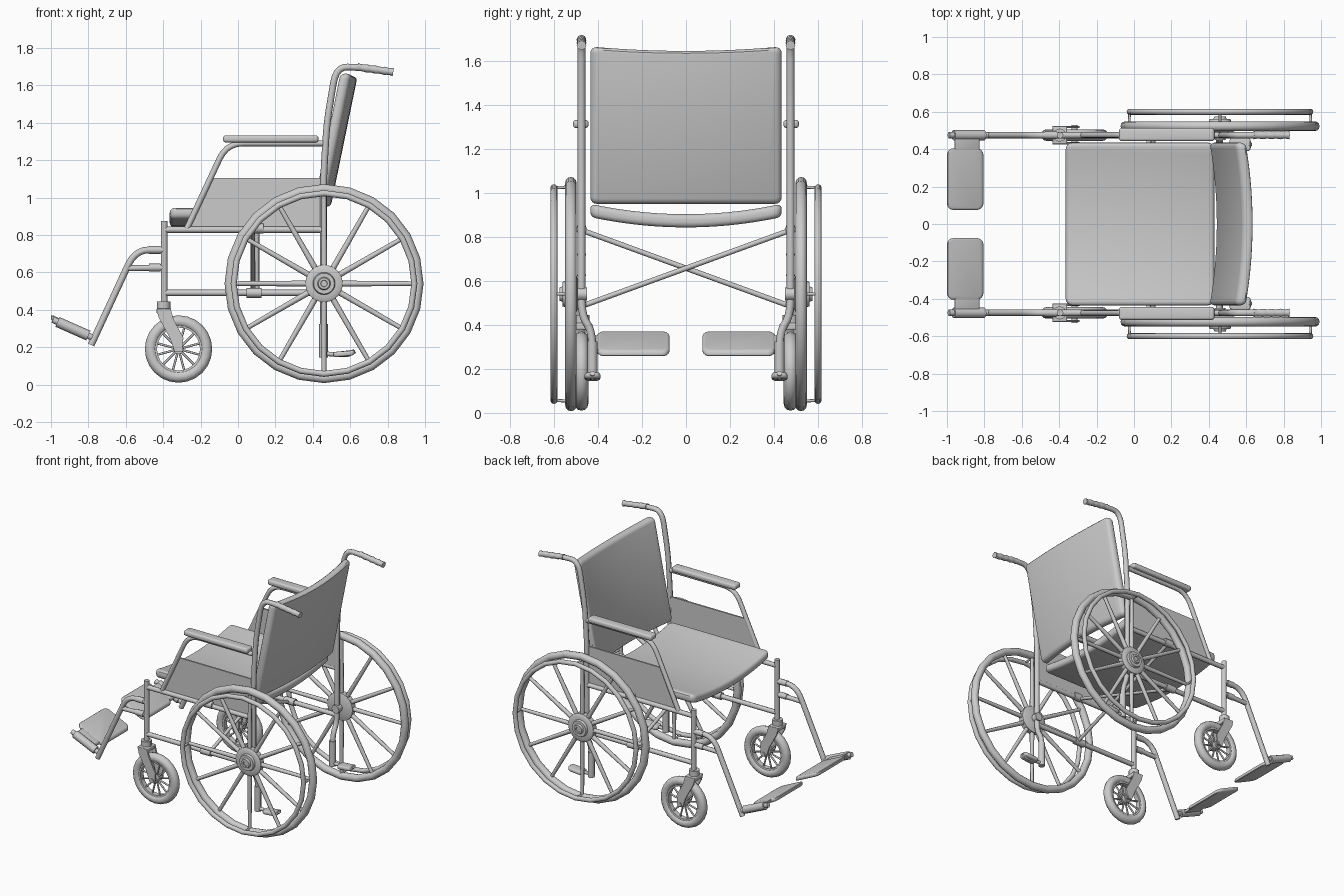
import bpy, bmesh, math
from mathutils import Vector

if "Cube" in bpy.data.objects:
    bpy.data.objects.remove(bpy.data.objects["Cube"])


def finish(ob, angle=40):
    bpy.ops.object.select_all(action='DESELECT')
    bpy.context.view_layer.objects.active = ob
    ob.select_set(True)
    bpy.ops.object.shade_smooth_by_angle(angle=math.radians(angle))
    return ob


def from_bm(name, bm, angle=40):
    bmesh.ops.recalc_face_normals(bm, faces=bm.faces)
    me = bpy.data.meshes.new(name)
    bm.to_mesh(me)
    bm.free()
    ob = bpy.data.objects.new(name, me)
    bpy.context.collection.objects.link(ob)
    return finish(ob, angle)


def tube(name, pts, r, bend=0.0, radii=None):
    """Round tube through points, corners filleted by `bend`."""
    pts = [Vector(p) for p in pts]
    path = [pts[0]]
    for a, b, c in zip(pts, pts[1:], pts[2:]):
        if bend:
            p = b + (a - b).normalized() * min(bend, (a - b).length * .48)
            q = b + (c - b).normalized() * min(bend, (c - b).length * .48)
            path += [p.lerp(b, t / 5).lerp(b.lerp(q, t / 5), t / 5) for t in range(6)]
        else:
            path.append(b)
    path.append(pts[-1])
    cu = bpy.data.curves.new(name, 'CURVE')
    cu.dimensions = '3D'
    cu.bevel_depth = r
    cu.bevel_resolution = 2
    cu.use_fill_caps = True
    sp = cu.splines.new('POLY')
    sp.points.add(len(path) - 1)
    for i, p in enumerate(path):
        sp.points[i].co = (*p, 1)
        sp.points[i].radius = radii[i] if radii else 1
    ob = bpy.data.objects.new(name, cu)
    bpy.context.collection.objects.link(ob)
    bpy.ops.object.select_all(action='DESELECT')
    bpy.context.view_layer.objects.active = ob
    ob.select_set(True)
    bpy.ops.object.convert(target='MESH')
    return finish(bpy.context.view_layer.objects.active, 50)


def ring(name, c, R, r, seg):
    bpy.ops.mesh.primitive_torus_add(location=c, rotation=(math.pi / 2, 0, 0), major_radius=R,
                                     minor_radius=r, major_segments=seg, minor_segments=12)
    ob = bpy.context.object
    ob.name = name
    return finish(ob)


def lathe(name, cx, cz, s, prof, seg=24):
    """Spin (radius, y) profile round a y axis; s mirrors it."""
    bm = bmesh.new()
    vs = [bm.verts.new((cx + r, s * y, cz)) for r, y in prof]
    es = [bm.edges.new(e) for e in zip(vs, vs[1:])]
    bmesh.ops.spin(bm, geom=vs + es, cent=(cx, 0, cz), axis=(0, 1, 0), angle=2 * math.pi, steps=seg)
    bmesh.ops.remove_doubles(bm, verts=bm.verts, dist=1e-5)
    return from_bm(name, bm)


def slab(name, pts, y, t):
    """Extrude an xz outline along y."""
    bm = bmesh.new()
    f = bm.faces.new([bm.verts.new((x, y - t / 2, z)) for x, z in pts])
    g = bmesh.ops.extrude_face_region(bm, geom=[f])
    bmesh.ops.translate(bm, vec=(0, t, 0), verts=[v for v in g['geom'] if isinstance(v, bmesh.types.BMVert)])
    return from_bm(name, bm)


def pad(name, lo, hi, bevel, warp=None, cuts=0, corner=0, axis=2):
    """Rounded box; `corner` rounds the outline seen along `axis`, warp bends it."""
    bm = bmesh.new()
    bmesh.ops.create_cube(bm, size=1)
    lo, hi = Vector(lo), Vector(hi)
    for v in bm.verts:
        v.co = Vector([(a + b) / 2 + (b - a) * c for a, b, c in zip(lo, hi, v.co)])
    if corner:
        es = [e for e in bm.edges if abs((e.verts[0].co - e.verts[1].co).normalized()[axis]) > .9]
        bmesh.ops.bevel(bm, geom=es, offset=corner, segments=4, profile=.5, affect='EDGES')
    es = [e for e in bm.edges if e.calc_face_angle(0) > 1]
    bmesh.ops.bevel(bm, geom=es, offset=bevel, segments=3, profile=.5, affect='EDGES')
    for i in range(cuts):
        y = lo.y + (hi.y - lo.y) * (i + 1) / (cuts + 1)
        bmesh.ops.bisect_plane(bm, geom=bm.verts[:] + bm.edges[:] + bm.faces[:],
                               plane_co=(0, y, 0), plane_no=(0, 1, 0))
    if warp:
        for v in bm.verts:
            v.co = warp(v.co.copy())
    return from_bm(name, bm, 35)


# sagging seat and reclined, curved backrest
def sag(p):
    return 1 - (p.y / .435) ** 2


pad("seat", (-.365, -.435, .89), (.43, .435, .95), .022,
    lambda p: Vector((p.x, p.y, p.z - .047 * sag(p))), 13, .035)
pad("backrest", (0, -.435, .95), (.058, .435, 1.665), .024,
    lambda p: Vector((p.x + .4 + .2 * (p.z - .95) + .038 * sag(p), p.y,
                      p.z - .02 * sag(p) * max(0, (p.z - 1.5) / .165))), 13, .03, 0)

# crossed braces under the seat
for s in (1, -1):
    x = .09 + .012 * s
    tube("cross_brace", [(x, -.46 * s, .49), (x, .46 * s, .825)], .012)

Y = .475
WX, WZ = .46, .54
CX, CZ = -.318, .19
for s in (1, -1):
    y = s * Y

    # side frame
    tube("back_post", [(.457, s * .425, .15), (.457, s * .425, .37), (.457, y, .44), (.457, y, 1.1),
                       (.475, y, 1.4), (.525, y, 1.70), (.65, y, 1.695)], .018, .09)
    tube("post_sleeve", [(.457, s * .425, .145), (.457, s * .425, .325)], .023)
    tube("front_post", [(-.395, y, .42), (-.395, y, .875)], .018)
    tube("seat_rail", [(-.39, y, .828), (.457, y, .828)], .017)
    tube("lower_rail", [(-.39, y, .49), (.457, y, .49)], .017)
    tube("rail_clamp", [(.045, y, .49), (.125, y, .49)], .026)
    tube("rail_clamp", [(.07, y, .835), (.135, y, .835)], .026)

    # push handle grip with finger ridges
    n = 13
    tube("handle_grip", [(.64 + .19 * i / (n - 1), y, 1.697 - .026 * i / (n - 1)) for i in range(n)], .021,
         radii=[1.05 if i % 3 == 0 else .9 for i in range(n)])

    # tipping lever
    tube("tipping_lever", [(.457, s * .425, .165), (.59, s * .425, .158), (.625, s * .425, .18)], .012, .02)
    pad("lever_pad", (.51, s * .425 - .036, .148), (.625, s * .425 + .036, .175), .01,
        lambda p: Vector((p.x, p.y, p.z + max(0, p.x - .59) * .4)), corner=.02)

    # armrest and side panel
    tube("armrest_tube", [(-.275, y, .83), (-.06, y, 1.29), (.455, y, 1.29)], .016, .09)
    pad("armrest_pad", (-.08, s * .478 - .035, 1.295), (.43, s * .478 + .035, 1.332), .013, corner=.015)
    slab("side_panel", [(-.28, .83), (-.145, 1.105), (.455, 1.105), (.455, .83)], s * .468, .012)

    # large rear wheel
    w = s * .523
    ring("rear_tyre", (WX, w, WZ), .506, .026, 24)
    ring("push_rim", (WX, s * .6, WZ), .483, .016, 24)
    lathe("rear_hub", WX, WZ, s, [(0, .49), (.06, .49), (.1, .503), (.1, .54), (.09, .547), (.06, .547), (.055, .562),
                                  (.035, .562), (.03, .575), (.018, .575), (.016, .568), (0, .568)])
    tube("rear_axle", [(WX, s * .45, WZ), (WX, s * .5, WZ)], .03)
    for i in range(12):
        a = i * math.pi / 6
        c, d = math.cos(a), math.sin(a)
        tube("rear_spoke", [(WX + .08 * c, w, WZ + .08 * d), (WX + .495 * c, w, WZ + .495 * d)], .016,
             radii=[1, .75])
        if i % 3 == 0:
            tube("push_rim_strut", [(WX + .487 * c, w, WZ + .487 * d), (WX + .483 * c, s * .6, WZ + .483 * d)], .007)

    # caster wheel
    ring("caster_tyre", (CX, y, CZ), .149, .031, 24)
    lathe("caster_rim", CX, CZ, s, [(.128, Y - .02), (.115, Y - .018), (.115, Y + .018), (.128, Y + .02)])
    lathe("caster_hub", CX, CZ, s, [(0, Y - .055), (.015, Y - .055), (.015, Y - .03), (.028, Y - .03),
                                    (.028, Y + .03), (.015, Y + .03), (.015, Y + .055), (0, Y + .055)], 16)
    for i in range(12):
        a = (i + .5) * math.pi / 6
        c, d = math.cos(a), math.sin(a)
        tube("caster_spoke", [(CX + .02 * c, y, CZ + .02 * d), (CX + .12 * c, y, CZ + .12 * d)], .006)

    # caster fork
    for o in (-.043, .043):
        slab("fork_plate", [(-.435, .405), (-.36, .405), (-.345, .35), (-.292, .25), (-.298, .175), (-.338, .175),
                            (-.365, .25), (-.425, .36)], y + o, .012)
    pad("fork_crown", (-.435, y - .047, .378), (-.358, y + .047, .408), .006)
    tube("caster_stem", [(-.398, y, .40), (-.398, y, .445)], .036)

    # swing-away footrest
    tube("footrest_tube", [(-.395, y, .72), (-.55, y, .72), (-.785, y, .212)], .018, .09)
    tube("footrest_bracket", [(-.395, y, .625), (-.585, y, .622)], .016)
    for z in (.625, .72):
        tube("footrest_collar", [(-.475, y, z), (-.415, y, z)], .021)

    def tilt(p):
        return Vector((p.x, p.y, p.z - .47 * (p.x + .9)))

    def span(a, b):
        return sorted((s * a, s * b))

    a, b = span(.075, .405)
    pad("footplate", (-1.0, a, .298), (-.805, b, .328), .012, tilt, corner=.035)
    a, b = span(.38, .47)
    pad("footplate_neck", (-.96, a, .3), (-.825, b, .326), .008, tilt)
    tube("footplate_sleeve", [(-.965, y, .335), (-.80, y, .262)], .028)
    tube("sleeve_tip", [(-.99, y, .347), (-.78, y, .252)], .017)
